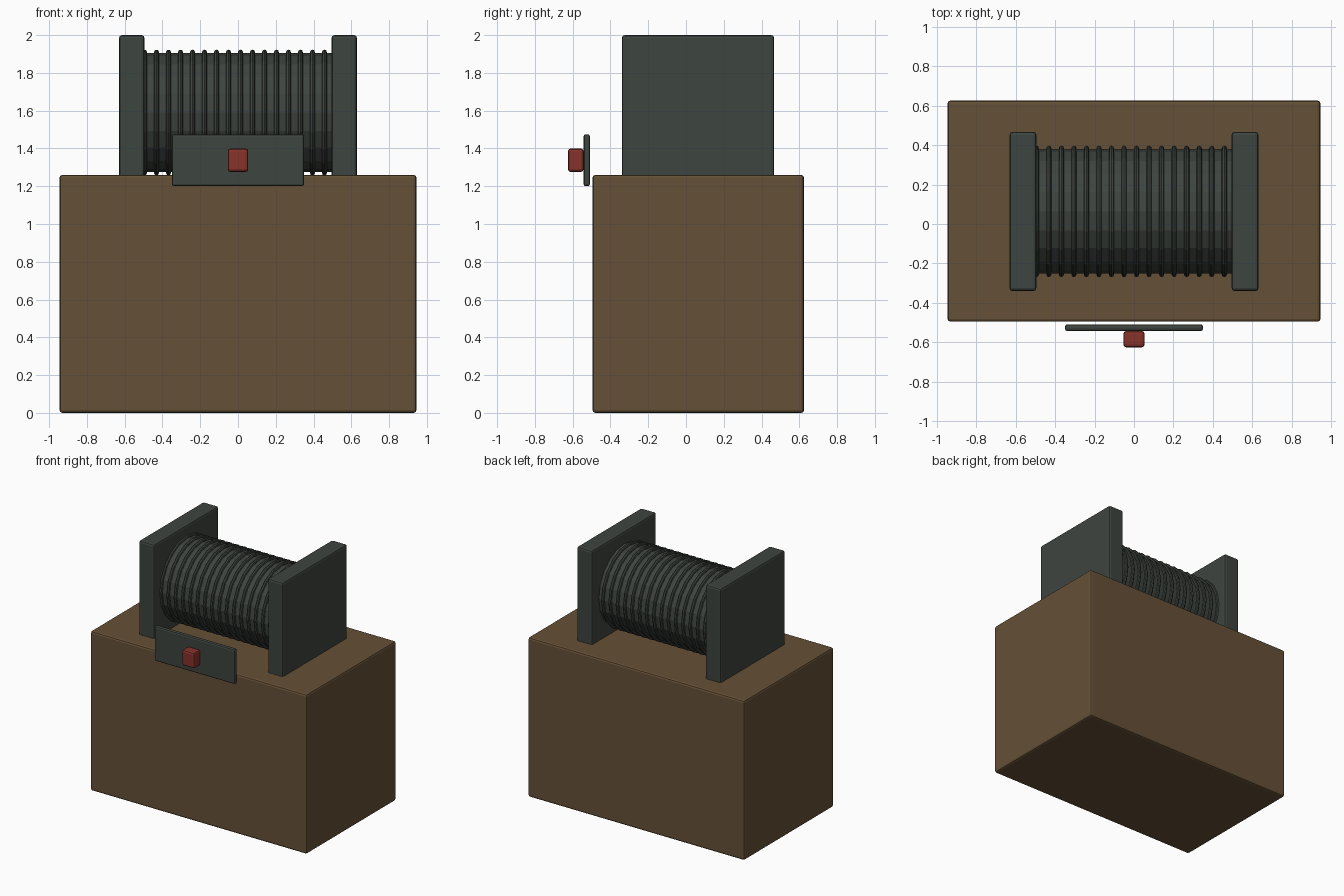
import bpy
import bmesh
from math import cos, sin, pi
from mathutils import Matrix, Vector

cube = bpy.data.objects.get("Cube")
if cube:
    bpy.data.objects.remove(cube, do_unlink=True)


def material(name, rgb):
    mat = bpy.data.materials.new(name)
    mat.use_nodes = True
    colour = (*rgb, 1)
    mat.diffuse_color = colour
    mat.node_tree.nodes["Principled BSDF"].inputs["Base Color"].default_value = colour
    return mat


WOOD = material("brown wood", (0.13, 0.08, 0.037))
METAL = material("dark grey metal", (0.048, 0.058, 0.050))
RED = material("red", (0.24, 0.032, 0.023))


def make(name, bm, mat):
    bmesh.ops.recalc_face_normals(bm, faces=bm.faces)
    mesh = bpy.data.meshes.new(name)
    bm.to_mesh(mesh)
    bm.free()
    mesh.materials.append(mat)
    obj = bpy.data.objects.new(name, mesh)
    bpy.context.collection.objects.link(obj)
    return obj


def box(name, low, high, bevel, mat):
    low, high = Vector(low), Vector(high)
    bm = bmesh.new()
    bmesh.ops.create_cube(bm, size=1)
    bmesh.ops.scale(bm, vec=high - low, verts=bm.verts)
    bmesh.ops.translate(bm, vec=(low + high) / 2, verts=bm.verts)
    obj = make(name, bm, mat)
    mod = obj.modifiers.new("rounded edges", "BEVEL")
    mod.width = bevel
    mod.segments = 2
    return obj


# Base block and the two cheeks holding the drum
box("base", (-0.945, -0.495, 0), (0.945, 0.625, 1.26), 0.015, WOOD)
for side, x in (("right", -0.5625), ("left", 0.5625)):
    box(side + "_cheek", (x - 0.0675, -0.34, 1.19), (x + 0.0675, 0.467, 2.0), 0.015, METAL)

# Control plate and its button, in front of the base
box("control_plate", (-0.35, -0.542, 1.20), (0.35, -0.508, 1.475), 0.012, METAL)
box("button", (-0.054, -0.625, 1.275), (0.054, -0.542, 1.40), 0.015, RED)

# Drum lying along x
AXIS_Y, AXIS_Z, SIDES = 0.064, 1.59, 20
bm = bmesh.new()
bmesh.ops.create_cone(bm, cap_ends=True, segments=SIDES, radius1=0.316, radius2=0.316,
                      depth=1.04, matrix=Matrix.Translation((0, AXIS_Y, AXIS_Z))
                      @ Matrix.Rotation(pi / 2, 4, "Y"))
make("drum", bm, METAL)

# Cable turns wound side by side around the drum
MAJOR, MINOR, ROUND = 0.320, 0.013, 8
bm = bmesh.new()
for turn in range(16):
    x = -0.495 + 0.0635 * turn
    rings = []
    for i in range(SIDES):
        a = 2 * pi * i / SIDES
        ring = []
        for j in range(ROUND):
            b = 2 * pi * j / ROUND
            r = MAJOR + MINOR * cos(b)
            ring.append(bm.verts.new((x + MINOR * sin(b), AXIS_Y + r * cos(a), AXIS_Z + r * sin(a))))
        rings.append(ring)
    for i in range(SIDES):
        here, after = rings[i], rings[(i + 1) % SIDES]
        for j in range(ROUND):
            k = (j + 1) % ROUND
            bm.faces.new((here[j], here[k], after[k], after[j]))
make("cable_turns", bm, METAL)
